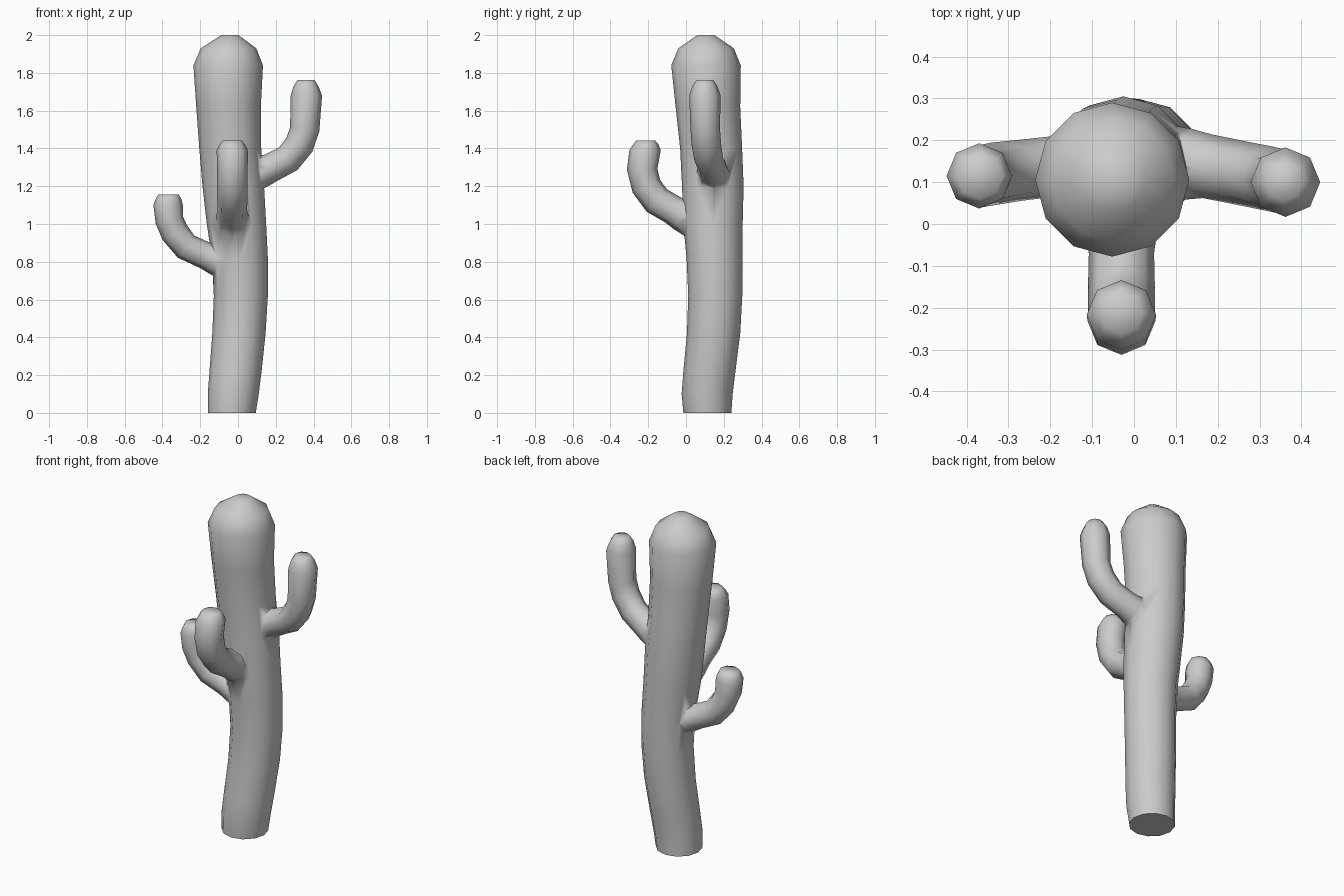
import bpy, bmesh, math
from mathutils import Vector


def tube(name, path, sides, side=None):
    """Skin rings along (x, y, z, radius) points; rings are level unless a side axis is given."""
    bm = bmesh.new()
    pts = [Vector(p[:3]) for p in path]
    rings = []
    for i, (c, p) in enumerate(zip(pts, path)):
        u, v = Vector((1, 0, 0)), Vector((0, 1, 0))
        if side:
            t = (pts[min(i + 1, len(pts) - 1)] - pts[max(i - 1, 0)]).normalized()
            if i >= len(pts) - 3:
                t = Vector((0, 0, 1))
            v = Vector(side)
            v = (v - t * v.dot(t)).normalized()
            u = v.cross(t)
        ring = []
        for k in range(sides):
            a = 2 * math.pi * k / sides
            ring.append(bm.verts.new(c + p[3] * (u * math.cos(a) + v * math.sin(a))))
        rings.append(ring)
    for a, b in zip(rings, rings[1:]):
        for k in range(sides):
            j = (k + 1) % sides
            bm.faces.new((a[k], a[j], b[j], b[k]))
    bm.faces.new(rings[0][::-1])
    bm.faces.new(rings[-1])
    bmesh.ops.recalc_face_normals(bm, faces=bm.faces[:])
    me = bpy.data.meshes.new(name)
    bm.to_mesh(me)
    bm.free()
    ob = bpy.data.objects.new(name, me)
    bpy.context.collection.objects.link(ob)
    return ob


# Gently swaying trunk with a domed top
trunk = tube("cactus", [
    (-0.033, 0.113, 0.00, 0.127), (-0.025, 0.112, 0.10, 0.135),
    (-0.013, 0.124, 0.22, 0.138), (0.005, 0.146, 0.42, 0.141),
    (0.015, 0.155, 0.62, 0.143), (0.010, 0.151, 0.82, 0.148),
    (-0.008, 0.143, 1.00, 0.157), (-0.025, 0.142, 1.20, 0.163),
    (-0.041, 0.133, 1.40, 0.164), (-0.050, 0.116, 1.62, 0.171),
    (-0.052, 0.106, 1.84, 0.184), (-0.050, 0.106, 1.93, 0.147),
    (-0.045, 0.106, 1.98, 0.075), (-0.043, 0.106, 2.00, 0.045)], 12)

# Three upturned arms: flared root, elbow and rounded tip
arms = [
    tube("right_arm", [
        (0.06, 0.15, 1.25, 0.09), (0.13, 0.143, 1.28, 0.085),
        (0.175, 0.138, 1.298, 0.077), (0.265, 0.12, 1.345, 0.077),
        (0.325, 0.108, 1.42, 0.078), (0.353, 0.102, 1.50, 0.078),
        (0.362, 0.10, 1.68, 0.083), (0.36, 0.10, 1.73, 0.066),
        (0.36, 0.10, 1.762, 0.045)], 8, (0, 1, 0)),
    tube("left_arm", [
        (-0.05, 0.15, 0.785, 0.09), (-0.12, 0.145, 0.81, 0.08),
        (-0.17, 0.14, 0.832, 0.072), (-0.275, 0.128, 0.88, 0.073),
        (-0.335, 0.12, 0.955, 0.075), (-0.363, 0.115, 1.02, 0.075),
        (-0.37, 0.115, 1.10, 0.078), (-0.368, 0.115, 1.13, 0.069),
        (-0.368, 0.115, 1.155, 0.055)], 8, (0, 1, 0)),
    tube("front_arm", [
        (-0.03, 0.06, 1.00, 0.09), (-0.03, -0.02, 1.045, 0.085),
        (-0.03, -0.07, 1.075, 0.078), (-0.03, -0.155, 1.125, 0.08),
        (-0.03, -0.21, 1.20, 0.08), (-0.03, -0.232, 1.29, 0.081),
        (-0.03, -0.217, 1.39, 0.083), (-0.03, -0.213, 1.42, 0.068),
        (-0.03, -0.213, 1.442, 0.05)], 8, (1, 0, 0)),
]

# Fuse the arms into the trunk
for arm in arms:
    m = trunk.modifiers.new("fuse_" + arm.name, 'BOOLEAN')
    m.operation = 'UNION'
    m.solver = 'EXACT'
    m.object = arm
dg = bpy.context.evaluated_depsgraph_get()
fused = bpy.data.meshes.new_from_object(trunk.evaluated_get(dg))
trunk.modifiers.clear()
trunk.data = fused
for arm in arms:
    bpy.data.objects.remove(arm)

# Smooth skin, crisp base edge
bpy.ops.object.select_all(action='DESELECT')
trunk.select_set(True)
bpy.context.view_layer.objects.active = trunk
bpy.ops.object.shade_smooth_by_angle(angle=math.radians(80))
